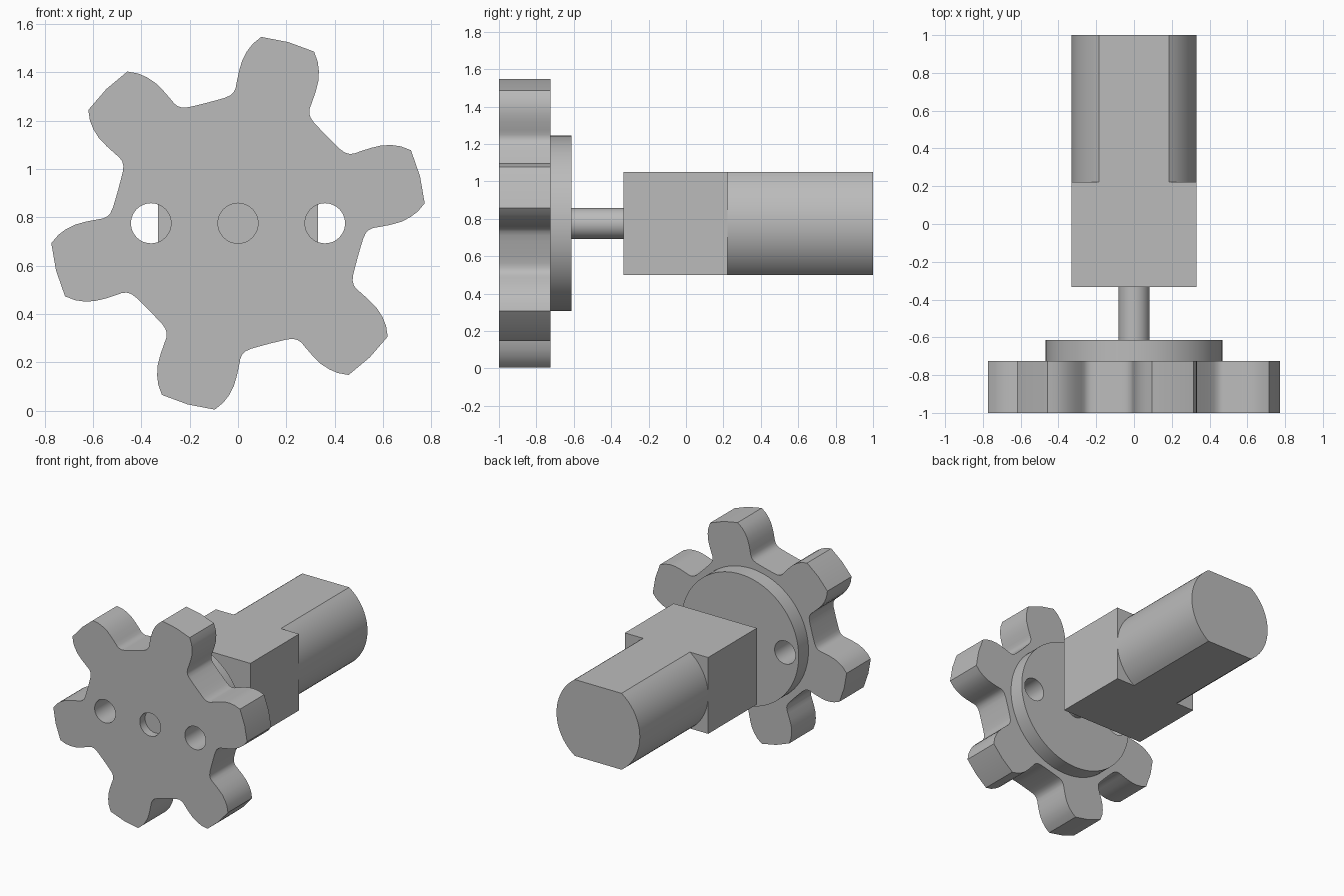
import bpy, bmesh
from math import sin, cos, radians, asin, pi

if "Cube" in bpy.data.objects:
    bpy.data.objects.remove(bpy.data.objects["Cube"], do_unlink=True)

AXIS_Z = 0.775   # height of the shaft axis
BORE = 0.083     # shaft and hole radius

metal = bpy.data.materials.new("plain grey metal")
metal.use_nodes = True
GREY = (0.5, 0.5, 0.5, 1)
metal.diffuse_color = GREY
metal.node_tree.nodes["Principled BSDF"].inputs["Base Color"].default_value = GREY


def prism(name, outline, y0, y1):
    """Extrude an (x, z) outline around the shaft axis from y0 to y1."""
    bm = bmesh.new()
    face = bm.faces.new([bm.verts.new((x, y0, z + AXIS_Z)) for x, z in outline])
    new = bmesh.ops.extrude_face_region(bm, geom=[face])["geom"]
    bmesh.ops.translate(bm, vec=(0, y1 - y0, 0),
                        verts=[v for v in new if isinstance(v, bmesh.types.BMVert)])
    bmesh.ops.recalc_face_normals(bm, faces=bm.faces)
    mesh = bpy.data.meshes.new(name)
    bm.to_mesh(mesh)
    bm.free()
    mesh.materials.append(metal)
    obj = bpy.data.objects.new(name, mesh)
    bpy.context.collection.objects.link(obj)
    return obj


def circle(r, n, cx=0):
    return [(cx + r * cos(2 * pi * i / n), r * sin(2 * pi * i / n)) for i in range(n)]


def select_only(obj):
    bpy.ops.object.select_all(action='DESELECT')
    obj.select_set(True)
    bpy.context.view_layer.objects.active = obj


def drill(obj, cx, y0, y1):
    """Cut a round hole along y, then discard the cutter."""
    cutter = prism("drill_cutter", circle(BORE, 48, cx), y0, y1)
    cutter.hide_render = True
    mod = obj.modifiers.new("hole", 'BOOLEAN')
    mod.operation, mod.solver, mod.object = 'DIFFERENCE', 'EXACT', cutter
    select_only(obj)
    bpy.ops.object.modifier_apply(modifier=mod.name)
    bpy.data.objects.remove(cutter, do_unlink=True)


# Gear: half a tooth as (degrees from tooth centre, radius), mirrored and repeated
half = [(8.4, .777), (10.8, .745), (12.5, .713), (14, .675), (15.1, .63),
        (16, .585), (16.5, .56), (17.4, .543), (19, .53), (21.5, .522), (25.5, .517)]
tooth = [(-a, r) for a, r in reversed(half)] + [(0, .778)] + half + [(30, .515)]
gear_outline = []
for k in range(6):
    for a, r in tooth:
        t = radians(14.5 + 60 * k + a)
        gear_outline.append((r * cos(t), r * sin(t)))
gear = prism("gear", gear_outline, -1, -0.725)

# Hub disc behind the gear
hub = prism("hub_disc", circle(0.469, 96), -0.725, -0.613)

# Side holes through gear and hub, shallow centre recess where the shaft ends
for part in (gear, hub):
    for side in (-1, 1):
        drill(part, side * 0.36, -1.1, -0.5)
drill(gear, 0, -1.1, -0.94)

# Shaft joining the hub to the body
shaft = prism("shaft", circle(BORE, 48), -0.613, -0.333)

# Body: square block followed by a round bar with flats above and below
W, H = 0.332, 0.275
block = prism("body_block", [(-W, -H), (W, -H), (W, H), (-W, H)], -0.333, 0.222)
limit = asin(H / W)
arc = [limit * (i / 12 - 1) for i in range(25)]
bar = prism("flatted_bar",
            [(W * cos(t), W * sin(t)) for t in arc]
            + [(-W * cos(t), -W * sin(t)) for t in arc], 0.222, 1)

# Smooth curved walls, keep edges sharp
for part in (gear, hub, shaft, block, bar):
    select_only(part)
    bpy.ops.object.shade_smooth_by_angle(angle=radians(30))
